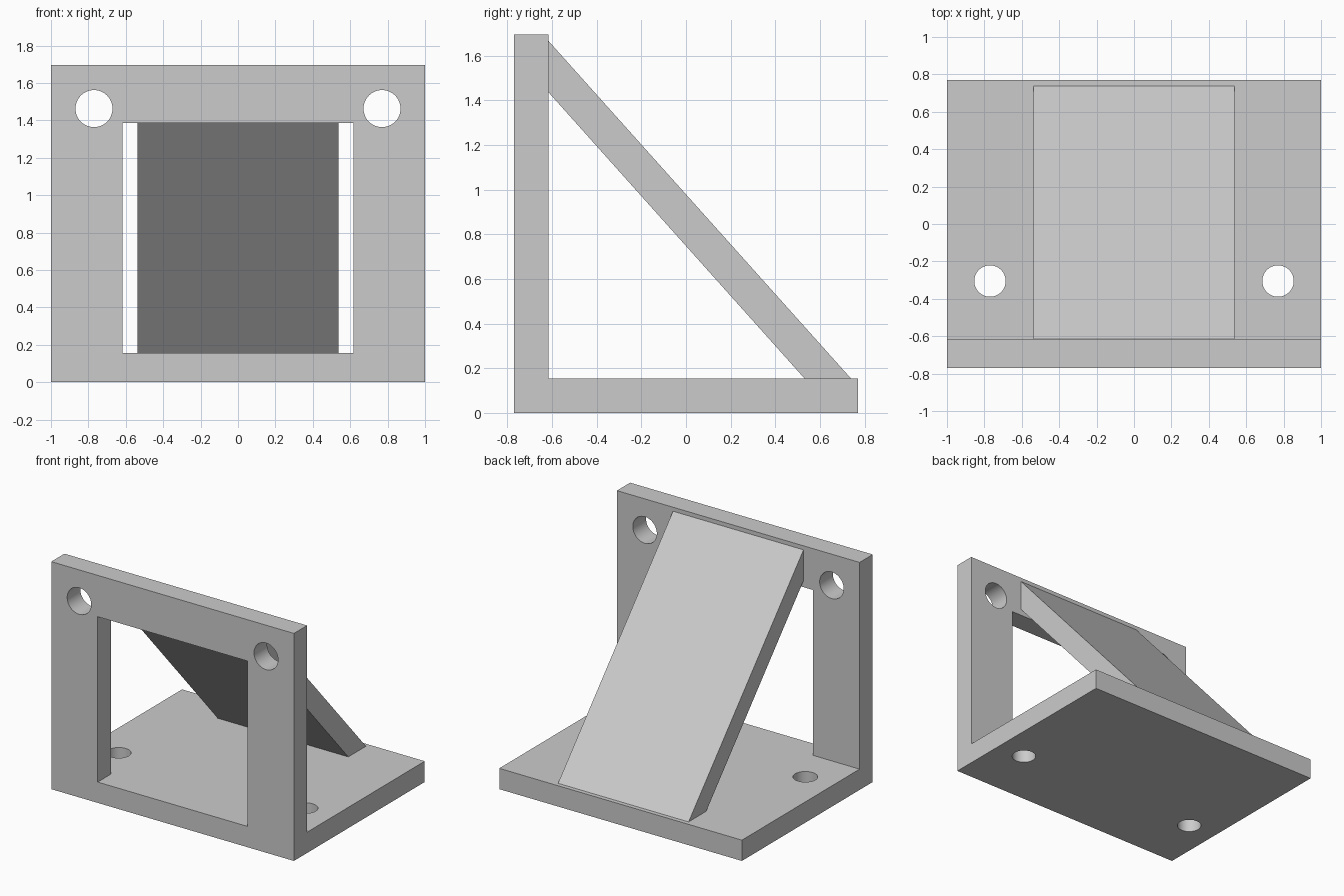
import bpy
import bmesh
import math
from mathutils import Matrix, Vector

if "Cube" in bpy.data.objects:
    bpy.data.objects.remove(bpy.data.objects["Cube"])

HALF_W, HALF_D, HEIGHT, THICK = 1.0, 0.77, 1.695, 0.155
WALL_BACK = -HALF_D + THICK

grey = bpy.data.materials.new("plain grey")
grey.use_nodes = True
grey.diffuse_color = (0.6, 0.6, 0.6, 1)
grey.node_tree.nodes["Principled BSDF"].inputs["Base Color"].default_value = (0.6, 0.6, 0.6, 1)


def finish(name, bm):
    bmesh.ops.recalc_face_normals(bm, faces=bm.faces)
    mesh = bpy.data.meshes.new(name)
    bm.to_mesh(mesh)
    bm.free()
    obj = bpy.data.objects.new(name, mesh)
    bpy.context.collection.objects.link(obj)
    mesh.materials.append(grey)
    return obj


def prism(name, profile, half_width):
    """Extrude a (y, z) outline across x, centred on x = 0."""
    bm = bmesh.new()
    face = bm.faces.new([bm.verts.new((-half_width, y, z)) for y, z in profile])
    moved = bmesh.ops.extrude_face_region(bm, geom=[face])["geom"]
    verts = [v for v in moved if isinstance(v, bmesh.types.BMVert)]
    bmesh.ops.translate(bm, verts=verts, vec=(2 * half_width, 0, 0))
    return finish(name, bm)


def drill(name, centre, radius, rotation):
    bm = bmesh.new()
    bmesh.ops.create_cone(bm, cap_ends=True, segments=48, radius1=radius, radius2=radius,
                          depth=0.4, matrix=Matrix.Translation(Vector(centre)) @ rotation)
    return finish(name, bm)


def cut(target, cutter):
    bpy.context.view_layer.objects.active = target
    mod = target.modifiers.new("cut", "BOOLEAN")
    mod.operation, mod.solver, mod.object = "DIFFERENCE", "EXACT", cutter
    bpy.ops.object.modifier_apply(modifier=mod.name)
    bpy.data.objects.remove(cutter)


# L-shaped body: base plate and upright front wall
body = prism("angle_bracket", [(-HALF_D, 0), (HALF_D, 0), (HALF_D, THICK),
                               (WALL_BACK, THICK), (WALL_BACK, HEIGHT), (-HALF_D, HEIGHT)], HALF_W)

# Rectangular opening in the wall, flush with the base top
cut(body, prism("window_cutter", [(-1, THICK), (-0.5, THICK), (-0.5, 1.387), (-1, 1.387)], 0.617))

# Mounting holes through the wall and base
upright = Matrix.Identity(4)
sideways = Matrix.Rotation(math.pi / 2, 4, "X")
for x in (-0.77, 0.77):
    cut(body, drill("wall_drill", (x, -0.69, 1.463), 0.099, sideways))
    cut(body, drill("base_drill", (x, -0.305, 0.08), 0.084, upright))

# Sloping brace between the wall and the base
brace = prism("diagonal_brace", [(WALL_BACK, 1.665), (WALL_BACK, 1.435),
                                 (0.53, THICK), (0.738, THICK)], 0.538)

# Smooth hole walls, crisp edges elsewhere
for obj in (body, brace):
    bpy.ops.object.select_all(action="DESELECT")
    obj.select_set(True)
    bpy.context.view_layer.objects.active = obj
    bpy.ops.object.shade_smooth_by_angle(angle=math.radians(30))
